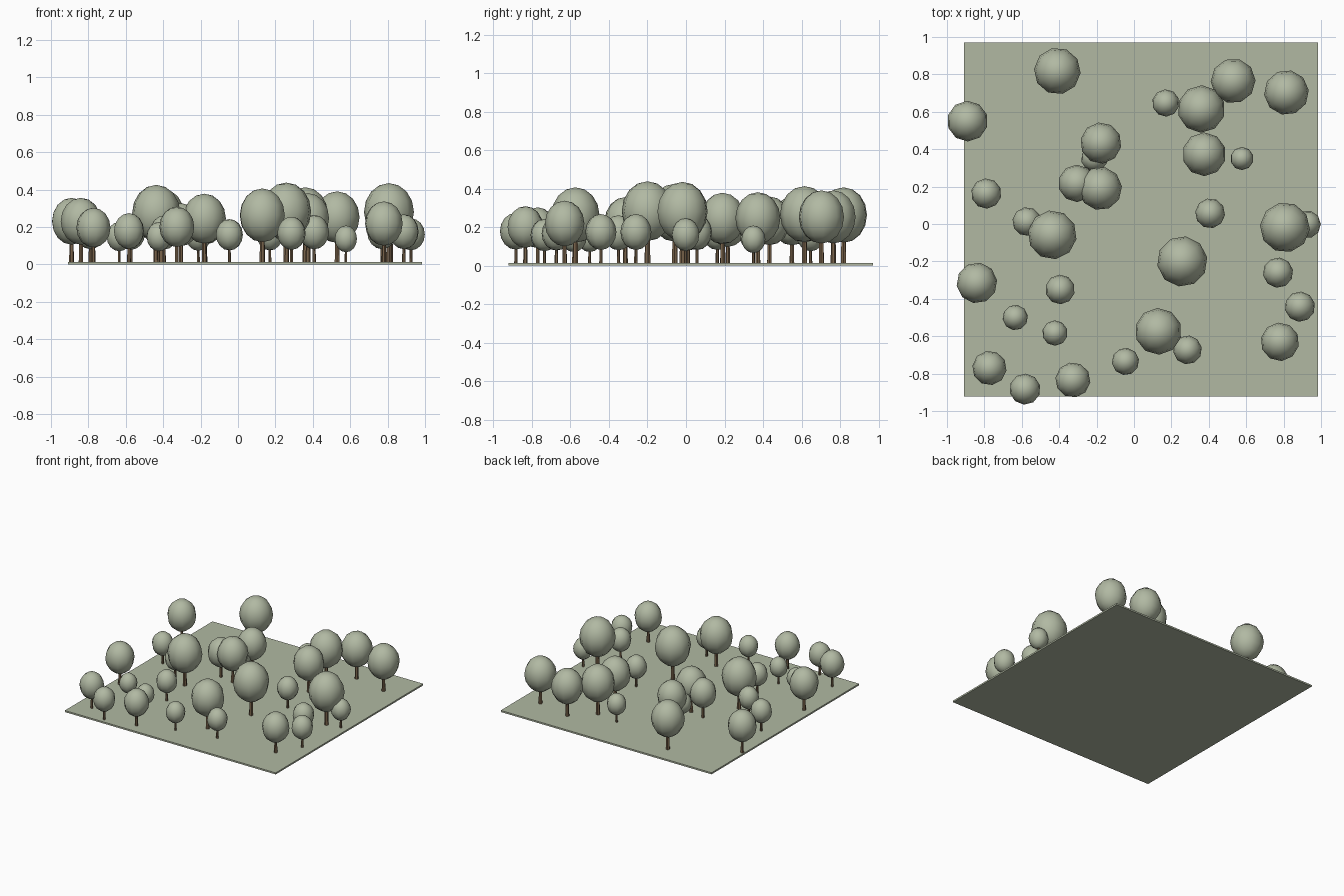
import bpy, bmesh, math, random
from mathutils import Matrix

if "Cube" in bpy.data.objects:
    bpy.data.objects.remove(bpy.data.objects["Cube"])

random.seed(4)


def material(name, rgb):
    m = bpy.data.materials.new(name)
    m.diffuse_color = (*rgb, 1)
    m.use_nodes = True
    m.node_tree.nodes["Principled BSDF"].inputs["Base Color"].default_value = m.diffuse_color
    return m


LEAF = material("sage green", (0.44, 0.485, 0.365))
BARK = material("bark brown", (0.19, 0.125, 0.07))
GROUND_TOP = 0.013


def add_object(name, bm, mat, smooth):
    me = bpy.data.meshes.new(name)
    for f in bm.faces:
        f.smooth = smooth
    bm.to_mesh(me)
    bm.free()
    me.materials.append(mat)
    ob = bpy.data.objects.new(name, me)
    bpy.context.collection.objects.link(ob)
    return ob


# flat square of grass
bm = bmesh.new()
bmesh.ops.create_cube(bm, size=1, matrix=Matrix.Translation((0.037, 0.025, GROUND_TOP / 2))
                      @ Matrix.Diagonal((1.893, 1.893, GROUND_TOP, 1)))
add_object("grass_plate", bm, LEAF, False)


def tree(x, y, r):
    """Round tree whose trunk and crown heights follow the crown radius."""
    base = Matrix.Translation((x, y, GROUND_TOP)) @ Matrix.Rotation(random.uniform(0, math.tau), 4, 'Z')
    # tapered trunk reaching into the crown
    h = 1.5 * r
    bm = bmesh.new()
    bmesh.ops.create_cone(bm, cap_ends=True, segments=6, radius1=0.12 * r, radius2=0.09 * r,
                          depth=h, matrix=base @ Matrix.Translation((0, 0, h / 2)))
    add_object("trunk", bm, BARK, False)
    # slightly tall crown
    bm = bmesh.new()
    bmesh.ops.create_uvsphere(bm, u_segments=10, v_segments=8, radius=r,
                              matrix=base @ Matrix.Translation((0, 0, 2.0 * r))
                              @ Matrix.Diagonal((1, 1, 1.15, 1)))
    add_object("crown", bm, LEAF, True)


# large trees: x, y, crown radius
LARGE = [(-.41, .818, .125), (-.89, .55, .109), (.36, .615, .127), (.53, .765, .12),
         (.815, .703, .12), (.375, .373, .117), (-.177, .433, .11), (-.305, .217, .1),
         (-.18, .19, .116), (-.437, -.058, .131), (.807, -.018, .134), (.258, -.2, .135),
         (-.84, -.315, .109), (.13, -.574, .125), (.78, -.63, .103), (-.773, -.77, .092),
         (-.327, -.834, .094)]
# small trees
SMALL = [(.17, .647, .073), (.577, .35, .062), (-.212, .35, .071), (-.79, .163, .081),
         (-.573, .013, .077), (.407, .057, .08), (.925, -.002, .074), (.77, -.26, .081),
         (.887, -.442, .081), (-.395, -.35, .079), (-.635, -.5, .068), (-.423, -.583, .068),
         (.286, -.673, .077), (-.046, -.735, .073), (-.583, -.883, .083)]
for t in LARGE + SMALL:
    tree(*t)
